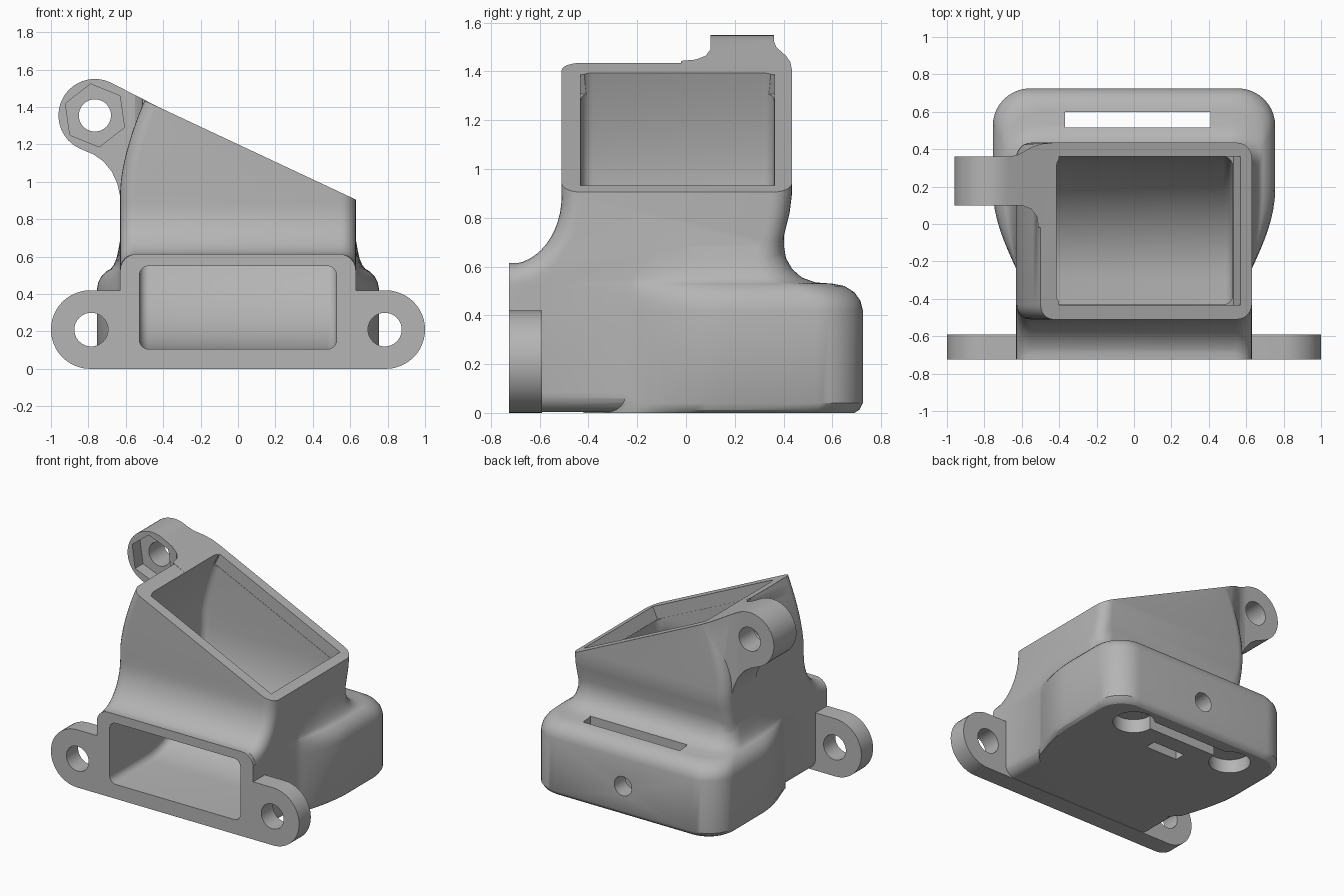
import bpy, bmesh, math

if "Cube" in bpy.data.objects:
    bpy.data.objects.remove(bpy.data.objects["Cube"])

grey = bpy.data.materials.new("light_grey")
grey.use_nodes = True
grey.diffuse_color = (0.46, 0.46, 0.46, 1)
grey.node_tree.nodes["Principled BSDF"].inputs["Base Color"].default_value = (0.46, 0.46, 0.46, 1)


def finish(name, bm):
    bmesh.ops.recalc_face_normals(bm, faces=bm.faces[:])
    mesh = bpy.data.meshes.new(name)
    bm.to_mesh(mesh)
    bm.free()
    mesh.materials.append(grey)
    obj = bpy.data.objects.new(name, mesh)
    bpy.context.collection.objects.link(obj)
    return obj


def arc(cx, cy, rx, ry, a0, a1, n=10):
    angles = [math.radians(a0 + (a1 - a0) * i / n) for i in range(n + 1)]
    return [(cx + rx * math.cos(a), cy + ry * math.sin(a)) for a in angles]


def circle(cx, cy, r, n=40, start=0):
    return arc(cx, cy, r, r, start, start + 360, n)[:-1]


def rect(a, b, c, d):
    return [(a, c), (b, c), (b, d), (a, d)]


def prism_bm(pts, axis, lo, hi):
    place = {"x": lambda p, t: (t, *p), "y": lambda p, t: (p[0], t, p[1]), "z": lambda p, t: (*p, t)}[axis]
    bm = bmesh.new()
    rings = [[bm.verts.new(place(p, t)) for p in pts] for t in (lo, hi)]
    skin(bm, rings)
    return bm


def skin(bm, rings):
    n = len(rings[0])
    for a, b in zip(rings, rings[1:]):
        for i in range(n):
            bm.faces.new((a[i], a[(i + 1) % n], b[(i + 1) % n], b[i]))
    bm.faces.new(rings[0])
    bm.faces.new(rings[-1])


def prism(name, pts, axis, lo, hi):
    return finish(name, prism_bm(pts, axis, lo, hi))


def combine(target, other, operation):
    mod = target.modifiers.new(operation, "BOOLEAN")
    mod.operation = operation
    mod.solver = "EXACT"
    mod.object = other
    bpy.context.view_layer.objects.active = target
    bpy.ops.object.modifier_apply(modifier=mod.name)
    bpy.data.objects.remove(other)


def lean(z):
    return 0.13 * (max(0, z - 0.95) / 0.485) ** 1.6


# Elbow shape: side profile, rounded rims, upper right wall leaning inward
def elbow(name, pts, half, radius):
    bm = prism_bm(pts, "x", -half, half)
    bmesh.ops.recalc_face_normals(bm, faces=bm.faces[:])
    rim = [e for e in bm.edges if abs(e.verts[0].co.x - e.verts[1].co.x) < 1e-5]
    bmesh.ops.bevel(bm, geom=rim, offset=radius, segments=6, profile=0.5,
                    affect="EDGES", clamp_overlap=False)
    for i in range(12):
        bmesh.ops.bisect_plane(bm, geom=bm.verts[:] + bm.edges[:] + bm.faces[:],
                               plane_co=(0, 0, 0.95 + 0.055 * i), plane_no=(0, 0, 1))
    for v in bm.verts:
        if v.co.x < -0.3:
            v.co.x += lean(v.co.z)
    return finish(name, bm)


def slant(x):
    return 0.905 + (0.63 - x) * 0.469


# Outer duct
outer = [(-0.9, 0.003), (-0.9, 0.61)] + arc(-0.725, 0.89, 0.215, 0.28, -90, 0, 12)
outer += [(-0.51, 1.75), (0.435, 1.75), (0.435, 0.9), (0.425, 0.82), (0.395, 0.7), (0.395, 0.003)]
body = elbow("duct_housing", outer, 0.63, 0.08)
combine(body, prism("front_trim", rect(-1, 1, -0.5, 2), "y", -1.2, -0.7), "DIFFERENCE")
above = [(-1.2, slant(-1.2)), (1.2, slant(1.2)), (1.2, 3), (-1.2, 3)]
combine(body, prism("slant_trim", above, "y", -1, 1), "DIFFERENCE")


# Rear block: stacked outlines with a rounded top flowing into the duct
def outline(w, b, r):
    half = [(0.45, -0.42)]
    for i in range(9):
        t = i / 8
        half.append((0.625 + (w - 0.625) * math.sin(t * math.pi / 2), -0.25 + 0.44 * t))
    half += arc(w - r, b - r, r, r, 0, 90, 10)
    return half + [(-x, y) for x, y in reversed(half)]


levels = [(0, .72, .69, .18), (.012, .74, .71, .2), (.04, .755, .725, .2), (.42, .755, .725, .2),
          (.46, .748, .715, .2), (.495, .73, .69, .2), (.52, .705, .65, .2), (.53, .69, .6, .19),
          (.535, .68, .53, .18), (.555, .665, .475, .16), (.59, .65, .435, .14),
          (.635, .64, .41, .12), (.68, .632, .402, .11), (.78, .615, .4, .1)]
bm = bmesh.new()
skin(bm, [[bm.verts.new((x, y, z)) for x, y in outline(w, b, r)] for z, w, b, r in levels])
combine(body, finish("rear_block", bm), "UNION")

# Front flange with two ears
half = arc(0.79, 0.21, 0.21, 0.21, -90, 90, 24) + [(0.63, 0.42)] + arc(0.54, 0.525, 0.09, 0.09, 0, 90, 8)
flange = half + [(-x, z) for x, z in reversed(half)]
combine(body, prism("front_flange", flange, "y", -0.725, -0.59), "UNION")

# Hinge lug, blended into the duct in elevation and plan
lug_side = arc(-0.765, 1.355, 0.195, 0.195, 65, 245, 24)
lug_side += [(-0.77, 1.145), (-0.72, 1.11), (-0.675, 1.055), (-0.645, 0.99), (-0.632, 0.93),
             (-0.45, 0.9), (-0.42, slant(-0.42))]
lug_plan = [(-1.1, .36), (-.67, .36), (-.62, .37), (-.55, .41), (-.5, .428), (-.44, .434),
            (-.4, .434), (-.4, -.02), (-.51, -.02), (-.52, .04), (-.55, .08), (-.6, .1), (-1.1, .1)]
lug = prism("hinge_lug", lug_side, "y", -0.1, 0.6)
combine(lug, prism("lug_plan", lug_plan, "z", 0.5, 2), "INTERSECT")
combine(body, lug, "UNION")

# Air passage from the front opening up to the slanted mouth
inner = [(-0.95, 0.105), (-0.95, 0.55)] + arc(-0.725, 0.87, 0.295, 0.32, -90, 0, 12)
inner += [(-0.43, 1.75), (0.36, 1.75)] + arc(-0.3, 0.85, 0.66, 0.745, 0, -90, 16)
combine(body, elbow("air_passage", inner, 0.527, 0.05), "DIFFERENCE")

# Shallow seat around the slanted mouth
nx, nz = 0.424, 0.906
ends = [(-0.40, slant(-0.40)), (0.57, slant(0.57))]
seat = [(x - nx * 0.09, z - nz * 0.09) for x, z in ends]
seat += [(x + nx * 0.1, z + nz * 0.1) for x, z in reversed(ends)]
combine(body, prism("mouth_seat", seat, "y", -0.432, 0.362), "DIFFERENCE")

# Holes, slots and pockets
cuts = [
    ("ear_hole_left", circle(0.785, 0.21, 0.09), "y", -0.8, -0.5),
    ("ear_hole_right", circle(-0.785, 0.21, 0.09), "y", -0.8, -0.5),
    ("lug_hole", circle(-0.765, 1.355, 0.086), "y", 0, 0.5),
    ("nut_pocket", circle(-0.765, 1.355, 0.17, 6, 38), "y", 0, 0.19),
    ("rear_hole", circle(0, 0.22, 0.07), "y", 0.55, 0.8),
    ("long_slot", rect(-0.37, 0.41, 0.515, 0.6), "z", -0.1, 0.7),
    ("base_pocket_left", circle(0.43, 0.51, 0.14), "z", -0.1, 0.1),
    ("base_pocket_right", circle(-0.41, 0.51, 0.14), "z", -0.1, 0.1),
    ("base_slot", rect(-0.11, 0.15, 0.31, 0.39), "z", -0.1, 0.08),
]
for cut in cuts:
    combine(body, prism(*cut), "DIFFERENCE")

# Smooth curved walls, keep edges crisp
bpy.ops.object.select_all(action="DESELECT")
body.select_set(True)
bpy.context.view_layer.objects.active = body
bpy.ops.object.shade_smooth_by_angle(angle=math.radians(30))
